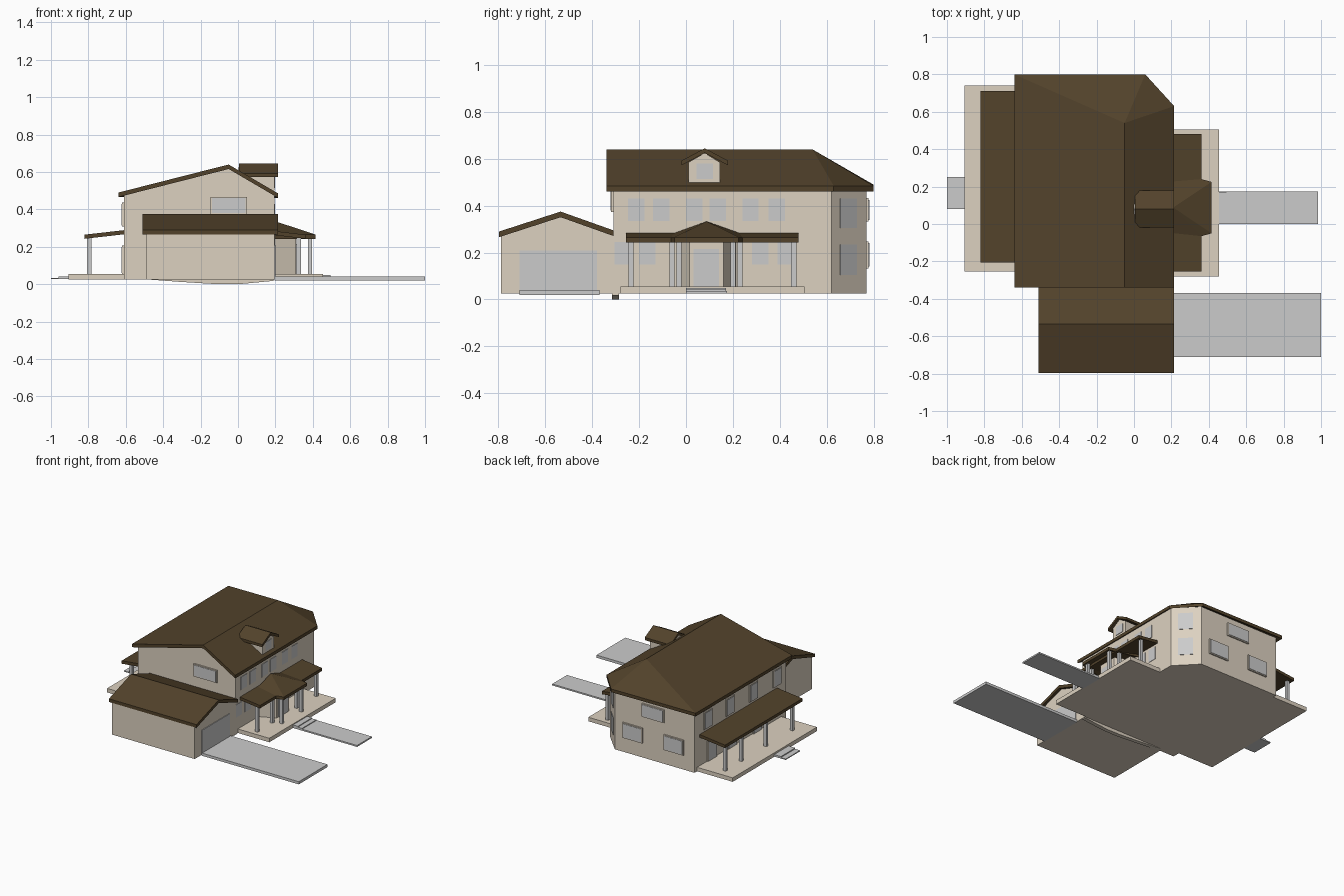
import bpy, bmesh
from mathutils import Vector

if "Cube" in bpy.data.objects:
    bpy.data.objects.remove(bpy.data.objects["Cube"])


def material(name, rgb):
    m = bpy.data.materials.new(name)
    m.diffuse_color = (*rgb, 1)
    m.use_nodes = True
    m.node_tree.nodes["Principled BSDF"].inputs["Base Color"].default_value = m.diffuse_color
    return m


WALL = material("cream_wall", (0.72, 0.64, 0.53))
ROOF = material("brown_roof", (0.085, 0.055, 0.024))


def finish(name, bm, mat):
    bmesh.ops.recalc_face_normals(bm, faces=bm.faces[:])
    me = bpy.data.meshes.new(name)
    bm.to_mesh(me)
    bm.free()
    ob = bpy.data.objects.new(name, me)
    bpy.context.collection.objects.link(ob)
    if mat:
        me.materials.append(mat)
    return ob


def sweep(name, verts, faces, offset, mat=None):
    """Surface made of faces, extruded by an offset into a solid."""
    bm = bmesh.new()
    vs = [bm.verts.new(v) for v in verts]
    fs = [bm.faces.new([vs[i] for i in f]) for f in faces]
    geo = bmesh.ops.extrude_face_region(bm, geom=fs, use_keep_orig=True)["geom"]
    bmesh.ops.translate(bm, vec=Vector(offset),
                        verts=[g for g in geo if isinstance(g, bmesh.types.BMVert)])
    return finish(name, bm, mat)


def prism(name, pts, offset, mat=None):
    return sweep(name, pts, [range(len(pts))], offset, mat)


def box(name, x0, x1, y0, y1, z0, z1, mat=None):
    return prism(name, [(x0, y0, z0), (x1, y0, z0), (x1, y1, z0), (x0, y1, z0)],
                 (0, 0, z1 - z0), mat)


BASE = 0.025

# Main body with one chamfered corner, plus front gable
plan = [(-.61, -.31), (.195, -.31), (.195, .62), (.05, .77), (-.61, .77)]
prism("house_walls", [(x, y, BASE) for x, y in plan], (0, 0, .45), WALL)
prism("front_gable", [(-.61, -.31, .46), (.195, -.31, .46), (.195, -.31, .475),
                      (-.05, -.31, .62), (-.61, -.31, .475)], (0, .03, 0), WALL)

# Main roof: gable in front, hipped around the chamfer at the back
sweep("main_roof",
      [(-.64, -.34, .49), (-.05, -.34, .64), (.215, -.34, .485), (.215, .63, .485),
       (.06, .80, .485), (-.64, .80, .49), (-.05, .54, .64)],
      [(0, 1, 6, 5), (1, 2, 3, 6), (3, 4, 6), (4, 5, 6)], (0, 0, -.024), ROOF)

# Garage
prism("garage_walls", [(-.49, y, z) for y, z in
                       [(-.79, BASE), (-.31, BASE), (-.31, .28), (-.535, .36), (-.79, .28)]],
      (.685, 0, 0), WALL)
sweep("garage_roof", [(x, y, z) for x in (-.51, .215)
                      for y, z in [(-.797, .29), (-.535, .375), (-.31, .295)]],
      [(0, 1, 4, 3), (1, 2, 5, 4)], (0, 0, -.024), ROOF)
box("garage_door", .19, .2, -.71, -.38, .03, .21)
box("driveway", .195, 1, -.71, -.37, .02, .04)
# Shallow footing below the front wall
prism("footing", [(-.49, -.315, .026), (-.3, -.315, .012), (-.12, -.315, .001), (.0, -.315, 0),
                  (.19, -.315, .018), (.19, -.315, .026)], (0, .03, 0), WALL)

# Dormer
prism("dormer_walls", [(.0, y, z) for y, z in
                       [(.01, .5), (.145, .5), (.145, .585), (.08, .625), (.01, .585)]],
      (.195, 0, 0), WALL)
sweep("dormer_roof", [(x, y, z) for x in (.005, .215)
                      for y, z in [(-.02, .592), (.08, .645), (.18, .592)]],
      [(0, 1, 4, 3), (1, 2, 5, 4)], (0, 0, -.02), ROOF)
box("dormer_window", .19, .198, .045, .115, .515, .58)

# Porch decks
box("entry_deck", .19, .455, -.28, .505, BASE, .055, WALL)
box("side_deck", -.905, -.6, -.255, .74, BASE, .055, WALL)

# Porch roofs
sweep("entry_roof", [(.19, -.255, .285), (.36, -.255, .265), (.36, .48, .265), (.19, .48, .285)],
      [(0, 1, 2, 3)], (0, 0, -.022), ROOF)
sweep("portico_roof", [(.195, -.1, .265), (.36, -.065, .265), (.415, -.05, .265),
                       (.415, .225, .265), (.36, .24, .265), (.195, .28, .265),
                       (.21, .088, .333)],
      [(0, 1, 6), (1, 2, 6), (2, 3, 6), (3, 4, 6), (4, 5, 6)], (0, 0, -.022), ROOF)
sweep("side_roof", [(-.82, -.205, .265), (-.6, -.205, .29), (-.6, .71, .29), (-.82, .71, .265)],
      [(0, 1, 2, 3)], (0, 0, -.022), ROOF)

# Square columns
for x, y in [(.325, -.235), (.325, -.06), (.325, .23), (.325, .46), (.385, -.03), (.385, .2),
             (-.795, .67), (-.795, .48), (-.795, .19), (-.795, -.12)]:
    box("porch_column", x - .011, x + .011, y - .011, y + .011, .05, .255)

# Entrance bay with angled sides
prism("entrance_bay", [(.19, -.04, .05), (.31, .015, .05), (.31, .16, .05), (.19, .215, .05)],
      (0, 0, .2), WALL)
box("entrance_door", .305, .314, .033, .14, .055, .215)

# Steps and paths
box("entry_step_upper", .45, .495, 0, .17, BASE, .048)
box("entry_step_lower", .45, .53, 0, .17, BASE, .042)
box("entry_path", .45, .985, 0, .175, BASE, .036)
box("side_step_upper", -.96, -.9, .08, .25, .027, .042)
box("side_step_lower", -1, -.9, .08, .25, .027, .034)


def window(p, along, out, w, z0, z1, framed=False):
    """Pane on a wall: p is the plan centre, along runs in the wall, out is its normal."""
    p, a, o = Vector((*p, 0)), Vector((*along, 0)).normalized(), Vector((*out, 0)).normalized()

    def pane(name, w, z0, z1, d, mat):
        q = p - o * .004
        pts = [q - a * w / 2, q + a * w / 2]
        prism(name, [(*pts[0].xy, z0), (*pts[1].xy, z0), (*pts[1].xy, z1), (*pts[0].xy, z1)],
              o * (d + .004), mat)
    if framed:
        pane("window_frame", w + .014, z0 - .007, z1 + .007, .009, WALL)
    pane("window_pane", w, z0, z1, .012 if framed else .003, None)


# Entry side, two storeys
for y in (-.213, -.105, .035, .135, .275, .387):
    window((.195, y), (0, 1), (1, 0), .07, .335, .43)
for y in (-.27, -.165, .317, .425):
    window((.195, y), (0, 1), (1, 0), .07, .15, .245)
# Chamfered corner
for z0, z1 in [(.105, .235), (.305, .43)]:
    window((.125, .692), (-.145, .15), (.15, .145), .1, z0, z1)
# Porch side: windows above, doors below
for y in (.62, .36, .08, -.2):
    window((-.61, y), (0, 1), (-1, 0), .08, .315, .43, True)
for y in (.57, .335, .035):
    window((-.61, y), (0, 1), (-1, 0), .09, .06, .2, True)
# Front and back walls
window((-.05, -.31), (1, 0), (0, -1), .18, .38, .46, True)
window((-.27, .77), (1, 0), (0, 1), .17, .34, .425, True)
for x in (-.44, -.1):
    window((x, .77), (1, 0), (0, 1), .15, .14, .24, True)
